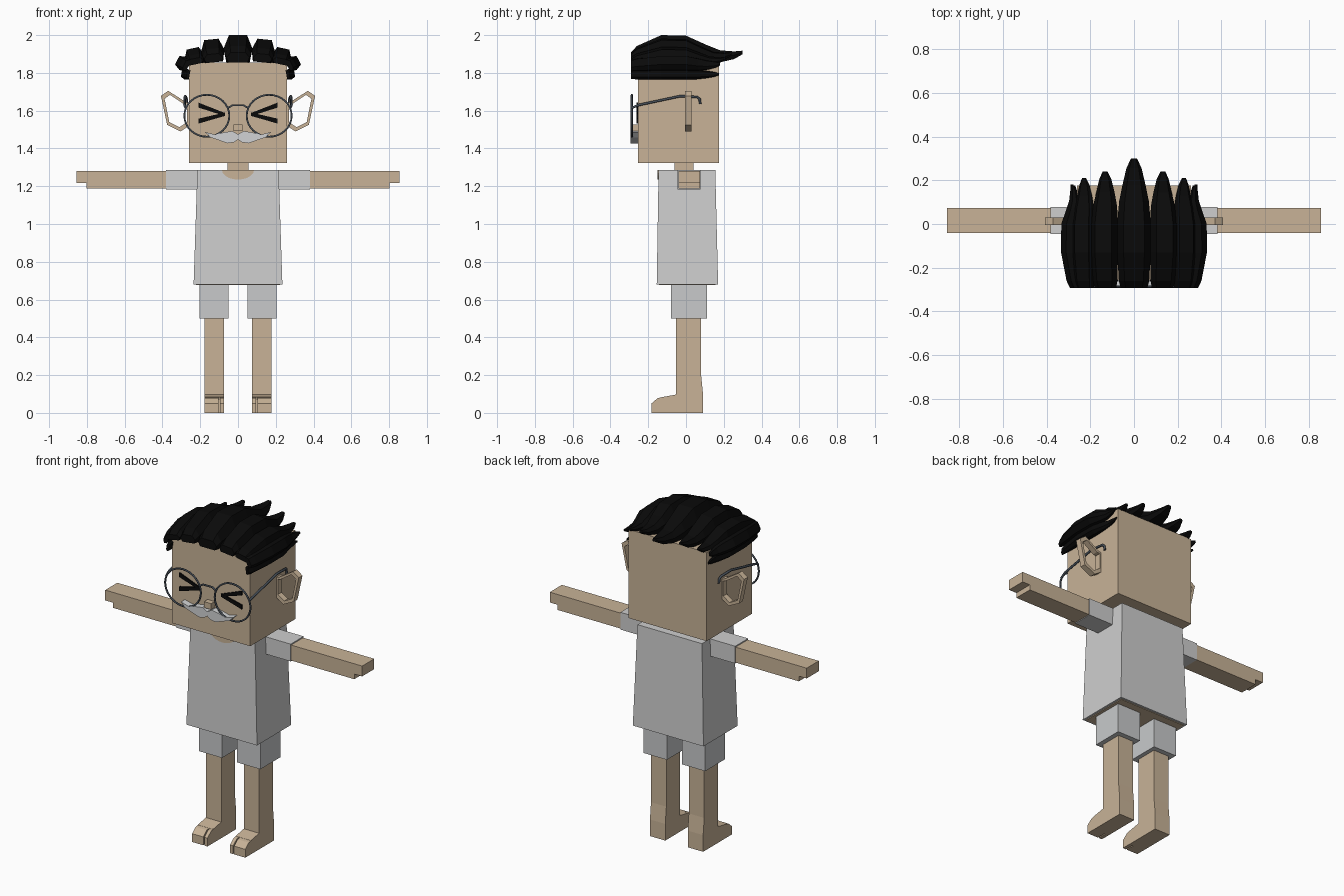
import bpy, bmesh
from math import sin, cos, pi, radians
from mathutils import Vector

if "Cube" in bpy.data.objects:
    bpy.data.objects.remove(bpy.data.objects["Cube"])


def material(name, r, g, b):
    m = bpy.data.materials.new(name)
    m.use_nodes = True
    m.diffuse_color = (r, g, b, 1)
    bsdf = m.node_tree.nodes["Principled BSDF"]
    bsdf.inputs["Base Color"].default_value = (r, g, b, 1)
    bsdf.inputs["Roughness"].default_value = 0.8
    return m


SKIN = material("skin", 0.58, 0.45, 0.31)
SHIRT = material("shirt grey", 0.62, 0.62, 0.62)
SHORTS = material("shorts grey", 0.58, 0.59, 0.6)
WHISKER = material("whisker grey", 0.64, 0.65, 0.66)
BLACK = material("black", 0.003, 0.003, 0.003)
FRAME = material("frame blue grey", 0.06, 0.075, 0.095)


def add(name, data, mat, mirror=False):
    ob = bpy.data.objects.new(name, data)
    bpy.context.collection.objects.link(ob)
    data.materials.append(mat)
    if mirror:
        ob.modifiers.new("Mirror", 'MIRROR').use_mirror_merge = False
    return ob


def loft(name, loops, mat, mirror=False, ring=False):
    """Skin equal-length loops; cap the ends, or join last to first for a ring."""
    bm = bmesh.new()
    rows = [[bm.verts.new(p) for p in loop] for loop in loops]
    n = len(rows[0])
    pairs = list(zip(rows, rows[1:])) + ([(rows[-1], rows[0])] if ring else [])
    for a, b in pairs:
        for i in range(n):
            j = (i + 1) % n
            bm.faces.new((a[i], a[j], b[j], b[i]))
    if not ring:
        bm.faces.new(rows[0])
        bm.faces.new(rows[-1])
    bmesh.ops.recalc_face_normals(bm, faces=bm.faces)
    me = bpy.data.meshes.new(name)
    bm.to_mesh(me)
    bm.free()
    return add(name, me, mat, mirror)


def rect(x0, x1, y0, y1, z):
    return [(x0, y0, z), (x1, y0, z), (x1, y1, z), (x0, y1, z)]


def box(name, x, y, z, mat, mirror=False):
    return loft(name, [rect(*x, *y, h) for h in z], mat, mirror)


def slab(name, outline, y, mat, mirror=False):
    """Front outline in x, z given depth in y."""
    return loft(name, [[(p, d, q) for p, q in outline] for d in y], mat, mirror)


def side_slab(name, outline, x, mat):
    """Side outline in y, z given width in x, on both sides."""
    return loft(name, [[(w, p, q) for p, q in outline] for w in x], mat, True)


def tube(name, points, radius, mat, mirror=False, closed=False):
    cu = bpy.data.curves.new(name, 'CURVE')
    cu.dimensions = '3D'
    cu.bevel_depth = radius
    cu.bevel_resolution = 1
    cu.use_fill_caps = True
    sp = cu.splines.new('POLY')
    sp.points.add(len(points) - 1)
    for p, co in zip(sp.points, points):
        p.co = (*co, 1)
    sp.use_cyclic_u = closed
    tmp = bpy.data.objects.new(name + "_path", cu)
    bpy.context.collection.objects.link(tmp)
    bpy.context.view_layer.update()
    me = bpy.data.meshes.new_from_object(tmp.evaluated_get(bpy.context.evaluated_depsgraph_get()))
    bpy.data.objects.remove(tmp)
    me.materials.clear()
    return add(name, me, mat, mirror)


# Head, neck and torso
box("head", (-0.26, 0.26), (-0.255, 0.175), (1.322, 1.855), SKIN)
box("neck", (-0.055, 0.055), (-0.06, 0.04), (1.25, 1.33), SKIN)
loft("shirt", [rect(-0.235, 0.235, -0.155, 0.17, 0.68),
               rect(-0.215, 0.215, -0.145, 0.155, 1.287)], SHIRT)
box("hips", (-0.222, 0.222), (-0.142, 0.157), (0.676, 0.7), SKIN)
slab("neckline", [(0.085 * cos(a), 1.287 - 0.052 * sin(a))
                  for a in [i * pi / 10 for i in range(11)]], (-0.15, -0.142), SKIN)

# Arms with a stepped fingertip
box("sleeve", (0.2, 0.382), (-0.045, 0.078), (1.183, 1.287), SHIRT, True)
slab("arm", [(0.37, 1.187), (0.803, 1.187), (0.803, 1.218), (0.855, 1.218),
             (0.855, 1.28), (0.37, 1.28)], (-0.041, 0.074), SKIN, True)

# Legs, with a split between the big toe and the others
box("shorts_leg", (0.05, 0.205), (-0.08, 0.11), (0.5, 0.69), SHORTS, True)
side_slab("leg_and_foot", [(0.09, 0), (0.09, 0.1), (0.08, 0.2), (0.08, 0.51), (-0.052, 0.51),
                           (-0.052, 0.097), (-0.13, 0.083), (-0.13, 0)], (0.075, 0.177), SKIN)
toe = [(-0.12, 0), (-0.12, 0.084), (-0.15, 0.078), (-0.183, 0.05), (-0.183, 0)]
side_slab("big_toe", toe, (0.075, 0.096), SKIN)
side_slab("small_toes", toe, (0.103, 0.177), SKIN)

# Ears as open angular rings
ear = [(0.25, 1.64), (0.275, 1.645), (0.37, 1.705), (0.408, 1.678),
       (0.375, 1.525), (0.305, 1.49), (0.25, 1.525)]
ear_in = [(0.328 + (x - 0.328) * 0.76, 1.6 + (z - 1.6) * 0.8) for x, z in ear]
loft("ear", [[(x, y, z) for x, z in o] for o, y in
             ((ear, -0.005), (ear, 0.03), (ear_in, 0.03), (ear_in, -0.005))], SKIN, True, True)

# Squeezed eyes, nose and moustache
slab("upper_eye_stroke", [(0.07, 1.572), (0.07, 1.588), (0.208, 1.642), (0.208, 1.616)],
     (-0.262, -0.25), BLACK, True)
slab("lower_eye_stroke", [(0.07, 1.59), (0.07, 1.572), (0.208, 1.532), (0.208, 1.558)],
     (-0.2625, -0.25), BLACK, True)
box("nose", (-0.024, 0.024), (-0.29, -0.25), (1.492, 1.528), SKIN)
half = [(0.0, 1.475), (0.03, 1.492), (0.075, 1.485), (0.12, 1.473), (0.175, 1.487),
        (0.145, 1.458), (0.1, 1.443), (0.055, 1.427), (0.02, 1.433), (0.0, 1.448)]
slab("moustache", half + [(-x, z) for x, z in half[-2:0:-1]], (-0.293, -0.25), WHISKER)

# Glasses
tube("lens_rim", [(0.165 + 0.119 * cos(a), -0.287, 1.573 + 0.111 * sin(a))
                  for a in [i * pi / 16 for i in range(32)]], 0.0055, FRAME, True, True)
tube("bridge", [(x, -0.287, z) for x, z in
                ((-0.053, 1.615), (-0.03, 1.628), (0.03, 1.628), (0.053, 1.615))], 0.0055, FRAME)
tube("temple", [(0.277, -0.287, 1.615), (0.283, -0.25, 1.63), (0.28, -0.03, 1.677),
                (0.275, 0.06, 1.672), (0.272, 0.073, 1.66), (0.272, 0.075, 1.635)],
     0.007, FRAME, True)

# Swept-back hair locks: (distance along, width, underside, top) from front to tip
FRONT = [(-0.292, 0.8, 0.0, 0.36), (-0.26, 0.9, 0.0, 0.6), (-0.13, 1.0, 0.0, 1.0), (0.0, 1.0, 0.0, 0.98)]
BACK = [(0.35, 0.88, 0.0, 0.65), (0.6, 0.68, 0.0, 0.44), (0.85, 0.45, 0.12, 0.4), (1.0, 0.18, 0.3, 0.43)]


def lock(name, x, z, half_width, height, roll, tip, mirror=True):
    s, c = sin(radians(roll)), cos(radians(roll))
    loops = []
    for y, w, lo, hi in FRONT + [(t * tip, w, lo, hi) for t, w, lo, hi in BACK]:
        w *= half_width
        lo, hi = lo * height, hi * height
        mid = (lo + hi) / 2
        section = [(-0.8 * w, lo), (0.8 * w, lo), (w, mid), (0.62 * w, hi), (-0.62 * w, hi), (-w, mid)]
        loops.append([Vector((x + u * c + v * s, y, z - u * s + v * c)) for u, v in section])
    loft(name, loops, BLACK, mirror)


lock("crown_lock", 0, 1.856, 0.077, 0.144, 0, 0.3, False)
lock("inner_lock", 0.128, 1.856, 0.062, 0.122, 6, 0.24)
lock("outer_lock", 0.222, 1.846, 0.052, 0.086, 12, 0.21)
lock("temple_lock", 0.262, 1.835, 0.04, 0.068, 62, 0.18)
lock("low_side_lock", 0.256, 1.79, 0.03, 0.044, 80, 0.175)
